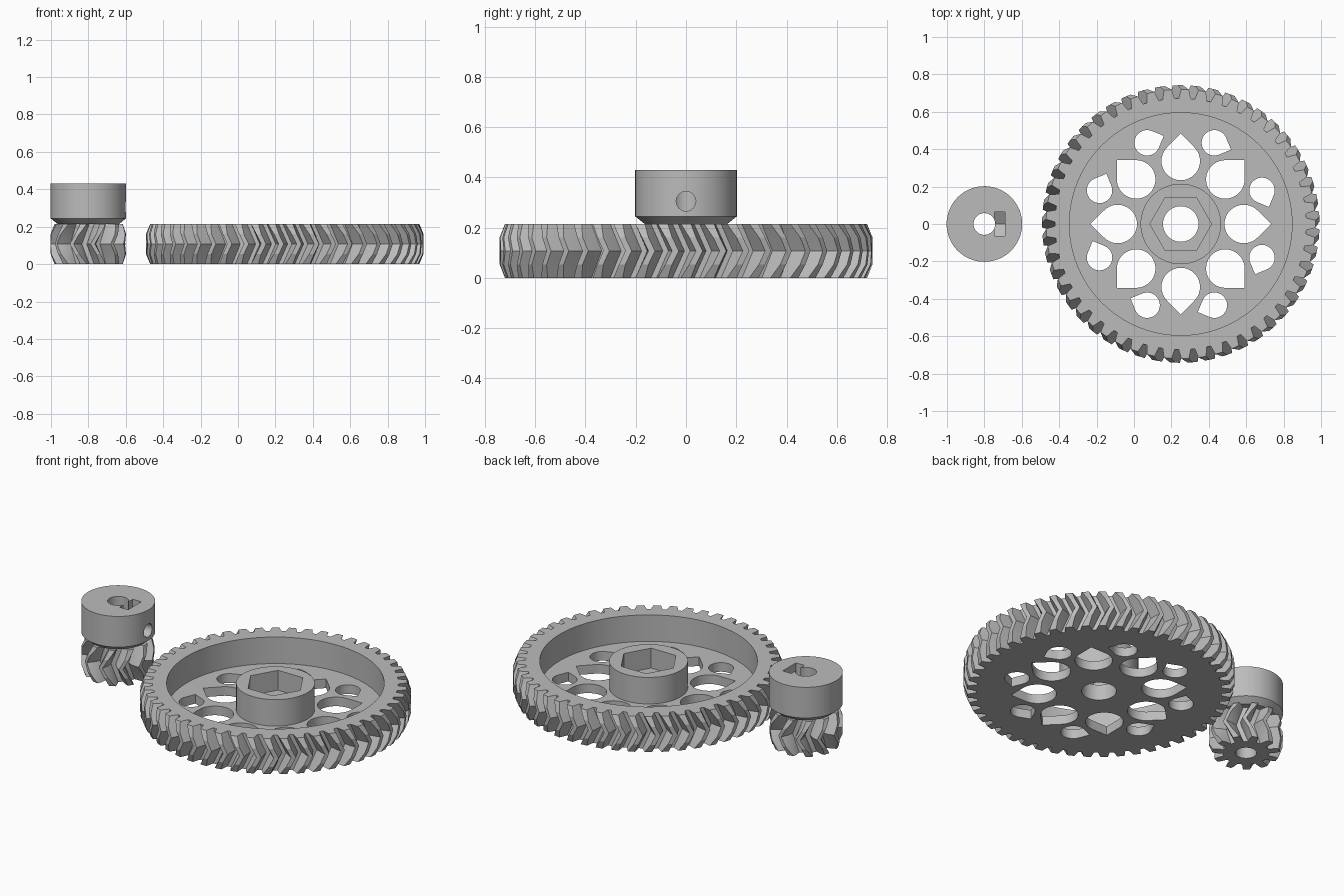
import bpy, bmesh
from math import sin, cos, pi, radians, sqrt
from mathutils import Matrix

cube = bpy.data.objects.get("Cube")
if cube:
    bpy.data.objects.remove(cube, do_unlink=True)

grey = bpy.data.materials.new("plain grey")
grey.use_nodes = True
grey.diffuse_color = (0.5, 0.5, 0.5, 1)
grey.node_tree.nodes["Principled BSDF"].inputs["Base Color"].default_value = (0.5, 0.5, 0.5, 1)

WHEEL_X, PINION_X, THICK = 0.25, -0.8, 0.215


def polar(r, a):
    return r * cos(a), r * sin(a)


def circle(r, n=64):
    return [polar(r, 2 * pi * i / n) for i in range(n)]


def loft(bm, rings, wrap=False):
    """Skin rings of equal length; cap the ends, or wrap round to the first."""
    vs = [[bm.verts.new(p) for p in ring] for ring in rings]
    pairs = list(zip(vs, vs[1:])) + ([(vs[-1], vs[0])] if wrap else [])
    for a, b in pairs:
        for i in range(len(a)):
            j = (i + 1) % len(a)
            bm.faces.new((a[i], a[j], b[j], b[i]))
    if not wrap:
        bm.faces.new(vs[0][::-1])
        bm.faces.new(vs[-1])


def prism(bm, outline, z0, z1):
    loft(bm, [[(x, y, z) for x, y in outline] for z in (z0, z1)])


def lathe(bm, profile, n=96):
    """Turn a closed (radius, height) profile about z."""
    loft(bm, [[(*polar(r, 2 * pi * i / n), z) for r, z in profile] for i in range(n)], wrap=True)


def make(name, bm, x=0):
    bmesh.ops.recalc_face_normals(bm, faces=bm.faces)
    bmesh.ops.translate(bm, verts=bm.verts, vec=(x, 0, 0))
    me = bpy.data.meshes.new(name)
    bm.to_mesh(me)
    bm.free()
    me.materials.append(grey)
    ob = bpy.data.objects.new(name, me)
    bpy.context.collection.objects.link(ob)
    return ob


def cut(ob, build, x):
    """Subtract the solid made by build(bm) and discard the cutter."""
    bm = bmesh.new()
    build(bm)
    cutter = make("cutter", bm, x)
    cutter.hide_render = True
    mod = ob.modifiers.new("cut", 'BOOLEAN')
    mod.operation, mod.solver, mod.object = 'DIFFERENCE', 'EXACT', cutter
    bpy.context.view_layer.update()
    me = bpy.data.meshes.new_from_object(ob.evaluated_get(bpy.context.evaluated_depsgraph_get()))
    ob.modifiers.clear()
    ob.data = me
    bpy.data.objects.remove(cutter, do_unlink=True)


def herringbone(bm, teeth, root, tip, widths, twist, chamfer):
    """Toothed solid twisting one way up to mid height and back again."""
    pitch, layers = 2 * pi / teeth, 8
    mid = (root + tip) / 2
    w_root, w_mid, w_tip = widths
    rings = []
    for k in range(layers + 1):
        f = k / layers
        near_end = max(0, 1 - 4 * min(f, 1 - f))
        top = tip - chamfer * near_end
        w_top = w_mid + (w_tip - w_mid) * (top - mid) / (tip - mid)
        turn = twist * (1 - abs(2 * f - 1))
        shape = [(root, -w_root), (mid, -w_mid), (top, -w_top),
                 (top, w_top), (mid, w_mid), (root, w_root)]
        rings.append([(*polar(r, (t + w) * pitch + turn), f * THICK)
                      for t in range(teeth) for r, w in shape])
    loft(bm, rings)


def teardrop(bm, dist, angle, r, point):
    """Round hole with a right-angled point facing the given direction."""
    cx, cy = polar(dist, angle)
    pts = [polar(r, point + radians(45 + 270 * i / 32)) for i in range(33)]
    pts.append(polar(r * sqrt(2), point))
    prism(bm, [(cx + x, cy + y) for x, y in pts], -0.1, 0.15)


# Large wheel: toothed blank, recessed web, lightening holes, hub with hex socket
bm = bmesh.new()
herringbone(bm, 49, 0.672, 0.742, (0.37, 0.26, 0.14), radians(4.1), 0.022)
wheel = make("large_gear_wheel", bm, WHEEL_X)


def web_recess(bm):
    lathe(bm, [(0.215, 0.055), (0.595, 0.055), (0.595, 0.3), (0.215, 0.3)])


def web_holes(bm):
    for i in range(8):
        a = i * pi / 4
        teardrop(bm, 0.337, a, 0.103, a)
        b = a + pi / 8
        teardrop(bm, 0.47, b, 0.068, b - pi / 2)


cut(wheel, web_recess, WHEEL_X)
cut(wheel, web_holes, WHEEL_X)
cut(wheel, lambda bm: prism(bm, circle(0.095), -0.1, 0.3), WHEEL_X)
cut(wheel, lambda bm: prism(bm, circle(0.165, 6), 0.095, 0.3), WHEEL_X)

# Small pinion: teeth with a shaft bore
bm = bmesh.new()
herringbone(bm, 11, 0.127, 0.202, (0.32, 0.24, 0.1), radians(-18), 0.018)
pinion = make("pinion_teeth", bm, PINION_X)
cut(pinion, lambda bm: prism(bm, circle(0.058), -0.1, 0.3), PINION_X)

# Pinion collar: tapered neck, drum, captive nut slot and set screw hole
bm = bmesh.new()
lathe(bm, [(0.058, THICK), (0.165, THICK), (0.202, 0.245), (0.202, 0.43), (0.058, 0.43)])
collar = make("pinion_collar", bm, PINION_X)
SCREW_Z = 0.305


def along_x(bm, outline, x0, x1):
    """Prism running along +x at the set screw height."""
    prism(bm, outline, x0, x1)
    bmesh.ops.transform(bm, verts=bm.verts, matrix=Matrix(
        ((0, 0, 1, 0), (1, 0, 0, 0), (0, 1, 0, SCREW_Z), (0, 0, 0, 1))))


def nut_slot(bm):
    half, corner = 0.063, 0.072
    along_x(bm, [(0, -corner), (half, -corner / 2), (half, 0.2), (-half, 0.2),
                 (-half, -corner / 2)], 0.053, 0.11)


cut(collar, nut_slot, PINION_X)
cut(collar, lambda bm: along_x(bm, circle(0.039, 32), 0.03, 0.3), PINION_X)

# Smooth the round walls and keep the edges crisp
bpy.ops.object.select_all(action='DESELECT')
for ob in (wheel, pinion, collar):
    ob.select_set(True)
bpy.context.view_layer.objects.active = wheel
bpy.ops.object.shade_smooth_by_angle(angle=radians(15))
